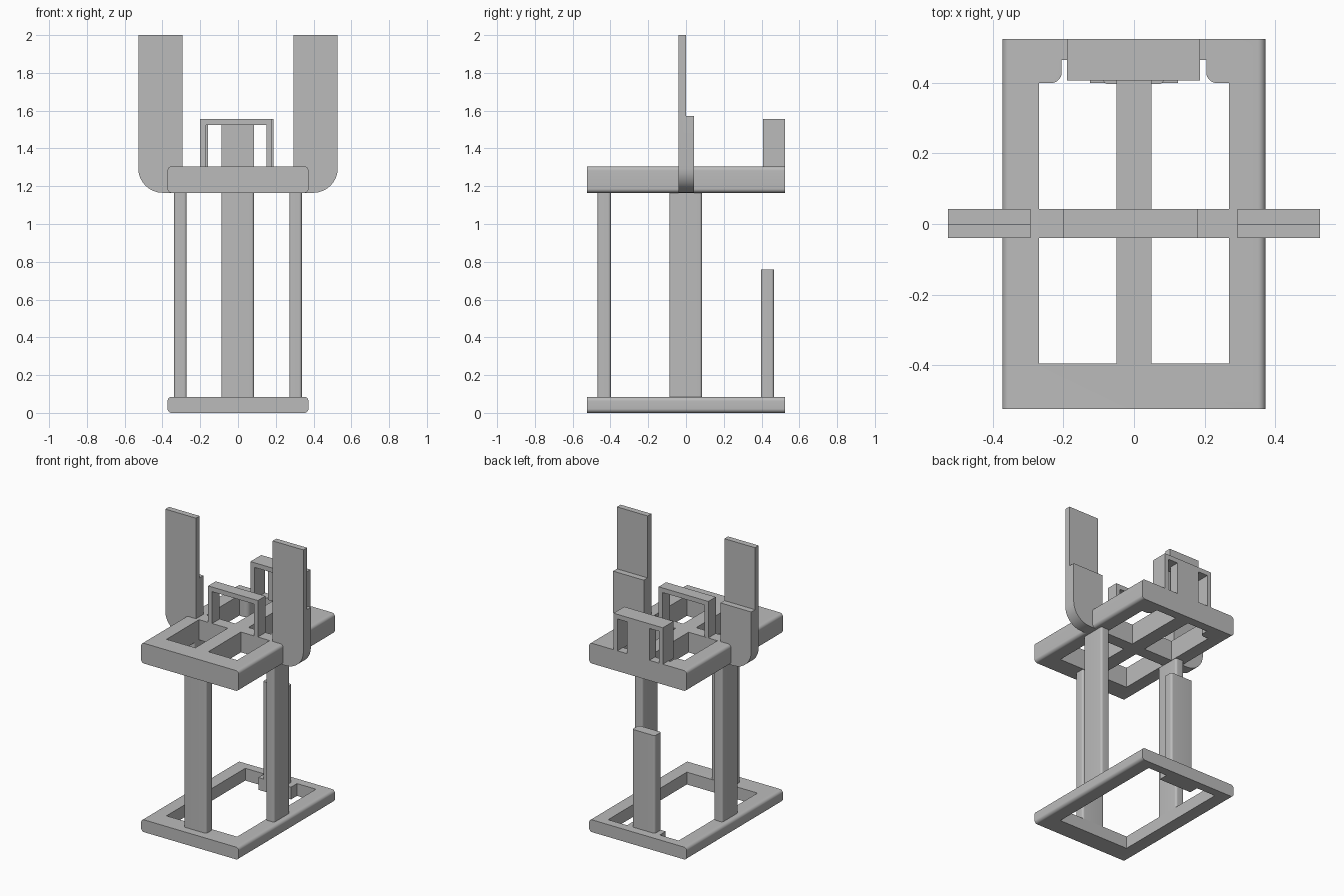
import bpy, bmesh
from mathutils import Vector

if "Cube" in bpy.data.objects:
    bpy.data.objects.remove(bpy.data.objects["Cube"])

grey = bpy.data.materials.new("plain_grey")
grey.use_nodes = True
grey.diffuse_color = (0.5, 0.5, 0.5, 1)
grey.node_tree.nodes["Principled BSDF"].inputs["Base Color"].default_value = (0.5, 0.5, 0.5, 1)


def finish(name, bm):
    mesh = bpy.data.meshes.new(name)
    bm.to_mesh(mesh)
    bm.free()
    mesh.materials.append(grey)
    obj = bpy.data.objects.new(name, mesh)
    bpy.context.collection.objects.link(obj)
    return obj


def box(name, x, y, z, radius=0, axis=None, pick=lambda mid: True):
    """Box from three (low, high) ranges; edges along one axis may be rounded."""
    bm = bmesh.new()
    bmesh.ops.create_cube(bm, size=1)
    for v in bm.verts:
        v.co = Vector([a + (b - a) * (c + 0.5) for (a, b), c in zip((x, y, z), v.co)])
    if radius:
        edges = []
        for e in bm.edges:
            d = e.verts[1].co - e.verts[0].co
            if abs(d[axis]) > 0.9 * d.length and pick((e.verts[0].co + e.verts[1].co) / 2):
                edges.append(e)
        bmesh.ops.bevel(bm, geom=edges, offset=radius, segments=8, profile=0.5,
                        affect='EDGES', clamp_overlap=True)
    return finish(name, bm)


def cylinder_y(name, x, z, y, radius):
    bm = bmesh.new()
    bmesh.ops.create_cone(bm, cap_ends=True, segments=24, radius1=radius, radius2=radius, depth=1)
    for v in bm.verts:
        v.co = Vector((x + v.co.x, y[0] + (y[1] - y[0]) * (v.co.z + 0.5), z + v.co.y))
    bmesh.ops.recalc_face_normals(bm, faces=bm.faces)
    return finish(name, bm)


def combine(obj, tools, operation='DIFFERENCE'):
    """Apply boolean tools to an object and discard them."""
    for tool in tools:
        mod = obj.modifiers.new("shape", 'BOOLEAN')
        mod.operation = operation
        mod.solver = 'EXACT'
        mod.object = tool
    bpy.context.view_layer.update()
    graph = bpy.context.evaluated_depsgraph_get()
    mesh = bpy.data.meshes.new_from_object(obj.evaluated_get(graph))
    obj.modifiers.clear()
    obj.data = mesh
    for tool in tools:
        bpy.data.objects.remove(tool)


WIDTH, DEPTH = (-0.373, 0.373), (-0.525, 0.525)
BASE, DECK = (0, 0.085), (1.165, 1.305)
IN = 0.27
THRU = (-1, 3)

# Base frame: open rectangle with a tab under the rear post
base = box("base_frame", WIDTH, DEPTH, BASE, 0.022, 1)
combine(base, [box("cut", (-IN, IN), (-0.395, 0.4), THRU),
               box("cut", (-IN, -0.125), (0.3, 0.465), THRU),
               box("cut", (0.125, IN), (0.3, 0.465), THRU)])

# Upper frame: four windows around a cross, plus a rounded notch at the rear
deck = box("upper_frame", WIDTH, DEPTH, DECK, 0.022, 1)
cuts = []
for s in (-1, 1):
    xs = sorted((s * 0.05, s * IN))
    cuts.append(box("cut", xs, (-0.395, -0.04), THRU))
    cuts.append(box("cut", xs, (0.043, 0.4), THRU))
    notch = box("cut", sorted((s * 0.05, s * 0.205)), (0.3, 0.465), THRU)
    # fillet where the window opens into the notch
    flare = box("cut", sorted((s * 0.2, s * 0.235)), (0.38, 0.43), THRU)
    combine(flare, [box("keep", sorted((s * 0.205, s * 0.3)), (0.4, 0.5), (-2, 4), 0.03, 2,
                        lambda m, s=s: abs(m.x) < 0.25 and m.y < 0.45)])
    cuts += [notch, flare]
combine(deck, cuts)

# Posts between the frames
POST = (-0.088, 0.085)
SPAN = (0.08, 1.17)
box("front_post", POST, (-0.468, -0.398), SPAN, 0.014, 2)
box("rear_half_post", POST, (0.397, 0.466), (0.08, 0.76), 0.014, 2)
for s, side in ((-1, "right"), (1, "left")):
    box(side + "_post", sorted((s * 0.272, s * 0.338)), POST, SPAN, 0.014, 2)

# Side arms: curved foot, thick lower half, thin drilled upper half
for s, side in ((-1, "right"), (1, "left")):
    xs = sorted((s * 0.293, s * 0.528))
    arm = box(side + "_arm", xs, (-0.04, 0.042), (1.165, 2), 0.13, 1,
              lambda m: abs(m.x) > 0.4 and m.z < 1.5)
    drill = (-0.1, 0.1) if s < 0 else (-0.025, 0.1)
    combine(arm, [box("cut", (-1, 1), (0, 0.2), (1.572, 3))]
            + [cylinder_y("cut", s * 0.415, z, drill, 0.02) for z in (1.685, 1.895)])

# Middle portal standing on the cross bar
portal = box("middle_portal", (-0.2, 0.18), (-0.04, 0.042), (1.3, 1.557))
combine(portal, [box("cut", (-0.17, 0.15), (-1, 1), (1, 1.525))])

# Rear portal with a broad centre panel flush with the back
rear = box("rear_portal", (-0.19, 0.187), (0.407, 0.525), (1.3, 1.557))
combine(rear, [box("cut", (-0.16, POST[0]), (0, 1), (1, 1.525)),
               box("cut", (POST[1], 0.157), (0, 1), (1, 1.525)),
               box("cut", (-0.12, 0.12), (0, 0.455), (1, 1.525))])

# Smooth the rounded edges and keep the corners sharp
for o in bpy.context.view_layer.objects:
    o.select_set(o.type == 'MESH')
bpy.context.view_layer.objects.active = deck
bpy.ops.object.shade_smooth_by_angle(angle=0.6)
